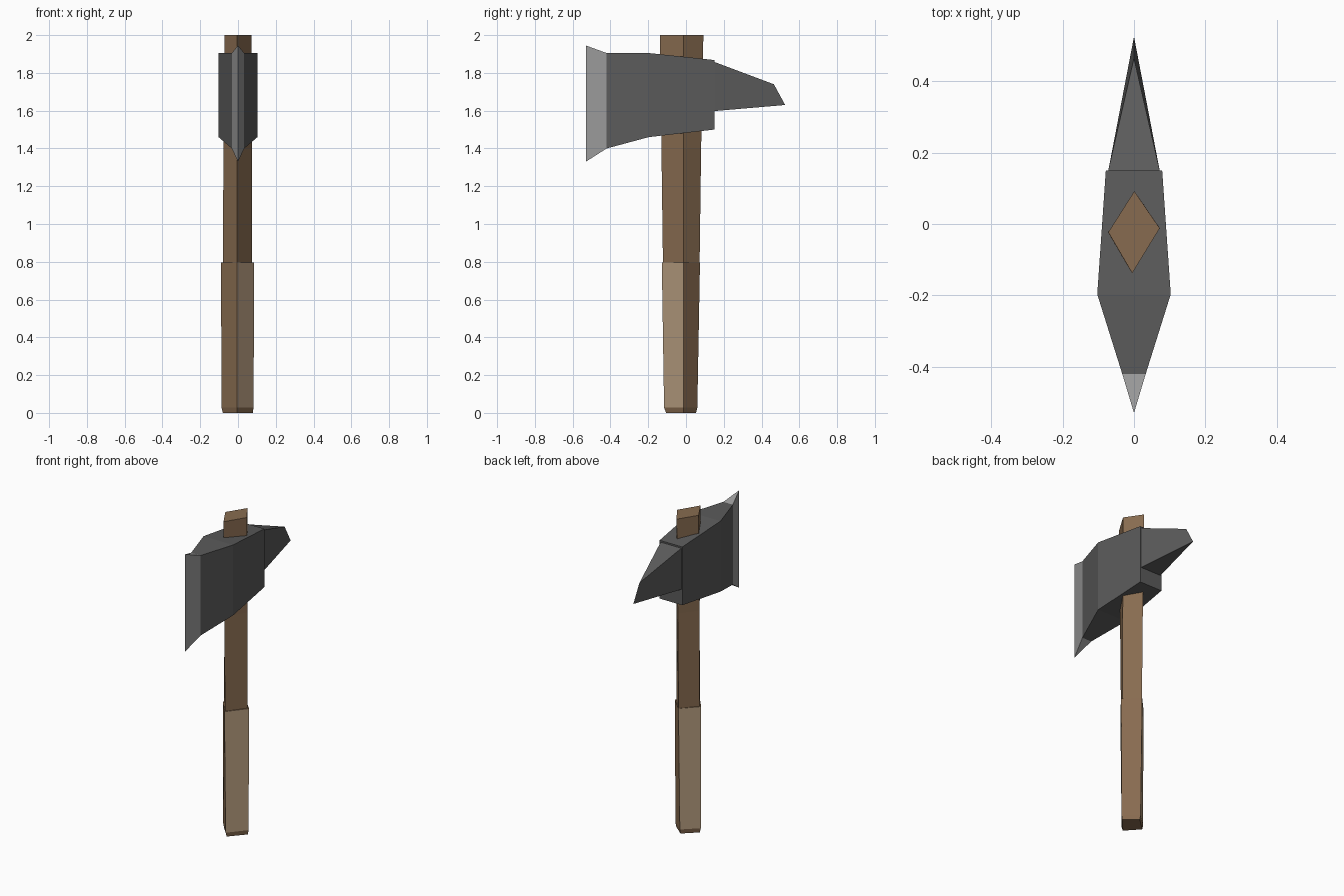
import bpy
import bmesh

if "Cube" in bpy.data.objects:
    bpy.data.objects.remove(bpy.data.objects["Cube"])


def material(name, rgb):
    m = bpy.data.materials.new(name)
    m.diffuse_color = (*rgb, 1)
    m.use_nodes = True
    m.node_tree.nodes["Principled BSDF"].inputs["Base Color"].default_value = m.diffuse_color
    return m


wood = material("brown wood", (0.245, 0.148, 0.080))
wrap = material("pale worn wood", (0.46, 0.33, 0.21))
steel = material("dark steel", (0.105, 0.105, 0.105))
edge_steel = material("sharpened steel", (0.32, 0.32, 0.32))


def loft(name, rings, mats, pick=lambda c, n: 0):
    """Skin closed rings of points, cap the ends, merge collapsed points."""
    bm = bmesh.new()
    rows = [[bm.verts.new(p) for p in r] for r in rings]
    for a, b in zip(rows, rows[1:]):
        for i in range(4):
            j = (i + 1) % 4
            bm.faces.new((a[i], a[j], b[j], b[i]))
    bm.faces.new(rows[0])
    bm.faces.new(rows[-1])
    bmesh.ops.remove_doubles(bm, verts=bm.verts, dist=0.0005)
    bmesh.ops.dissolve_degenerate(bm, edges=bm.edges, dist=0.0005)
    bmesh.ops.recalc_face_normals(bm, faces=bm.faces)
    for f in bm.faces:
        f.material_index = pick(f.calc_center_median(), f.normal)
    me = bpy.data.meshes.new(name)
    bm.to_mesh(me)
    bm.free()
    for m in mats:
        me.materials.append(m)
    ob = bpy.data.objects.new(name, me)
    bpy.context.collection.objects.link(ob)
    return ob


def diamond(z, x0, x1, y0, y1):
    """Slightly skewed diamond section of the shaft."""
    return [(-0.005, y0, z), (x1, -0.012, z), (0.001, y1, z), (x0, -0.023, z)]


def slab(y_low, y_high, z_low, z_high, w):
    """Upright cross-section of the head with half width w."""
    return [(-w, y_low, z_low), (w, y_low, z_low),
            (w, y_high, z_high), (-w, y_high, z_high)]


# shaft, widening a little towards the top
loft("handle_shaft", [
    diamond(0.79, -0.080, 0.075, -0.122, 0.072),
    diamond(1.40, -0.077, 0.074, -0.130, 0.080),
    diamond(2.00, -0.072, 0.072, -0.138, 0.092)], [wood])

# grip: two opposite side faces are paler, chamfered foot stays brown
loft("handle_grip", [
    diamond(0.00, -0.080, 0.078, -0.105, 0.053),
    diamond(0.028, -0.087, 0.082, -0.116, 0.060),
    diamond(0.797, -0.090, 0.086, -0.128, 0.074)], [wood, wrap],
    lambda c, n: int(c.z > 0.1 and n.x * n.y < -0.05))

# axe head, with a lighter ground cutting edge
loft("axe_head", [
    slab(-0.53, -0.53, 1.33, 1.945, 0.0),
    slab(-0.42, -0.42, 1.40, 1.905, 0.033),
    slab(-0.197, -0.197, 1.46, 1.905, 0.103),
    slab(0.15, 0.15, 1.50, 1.868, 0.079)], [steel, edge_steel],
    lambda c, n: int(c.y < -0.42))

# rear spike, a wedge closing to a slanted upright edge
loft("rear_spike", [
    slab(0.14, 0.14, 1.597, 1.862, 0.073),
    slab(0.15, 0.15, 1.598, 1.858, 0.072),
    slab(0.525, 0.465, 1.63, 1.74, 0.0)], [steel])
